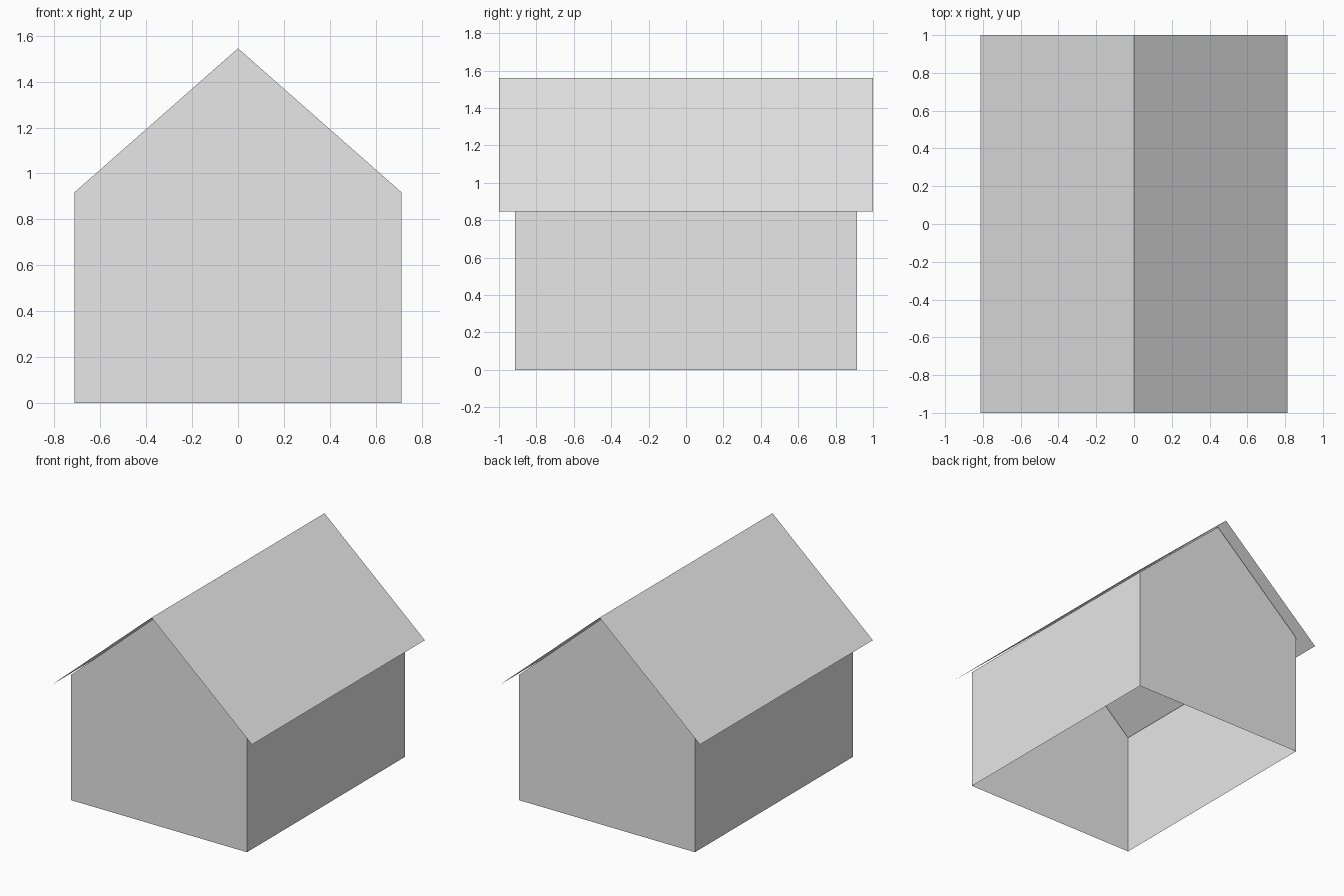
import bpy
import bmesh

cube = bpy.data.objects.get("Cube")
if cube:
    bpy.data.objects.remove(cube, do_unlink=True)

# One plain grey for the whole model
grey = bpy.data.materials.new("light_grey")
grey.use_nodes = True
grey.diffuse_color = (0.8, 0.8, 0.8, 1)
grey.node_tree.nodes["Principled BSDF"].inputs["Base Color"].default_value = (0.8, 0.8, 0.8, 1)


def extruded_profile(name, profile, half_length, closed_ends):
    """Sweep an open x-z profile along y; optionally fill both ends."""
    bm = bmesh.new()
    front = [bm.verts.new((x, -half_length, z)) for x, z in profile]
    back = [bm.verts.new((x, half_length, z)) for x, z in profile]
    if closed_ends:
        # Gable ends plus the two outer side walls, open below and above
        bm.faces.new(front)
        bm.faces.new(back[::-1])
        strips = [0, len(profile) - 2]
    else:
        strips = range(len(profile) - 1)
    for i in strips:
        bm.faces.new((front[i], front[i + 1], back[i + 1], back[i]))
    mesh = bpy.data.meshes.new(name)
    bm.to_mesh(mesh)
    bm.free()
    mesh.materials.append(grey)
    obj = bpy.data.objects.new(name, mesh)
    bpy.context.collection.objects.link(obj)
    return obj


# Profiles run from the model's left (+x) over the ridge to its right
wall_x, wall_top, gable_top = 0.712, 0.918, 1.545
extruded_profile("walls", [(wall_x, 0), (wall_x, wall_top), (0, gable_top),
                           (-wall_x, wall_top), (-wall_x, 0)], 0.913, True)

# Thin overhanging roof sheets meeting at the ridge
eave_x, eave_z, ridge_z = 0.813, 0.848, 1.56
extruded_profile("roof", [(eave_x, eave_z), (0, ridge_z), (-eave_x, eave_z)], 1.0, False)
